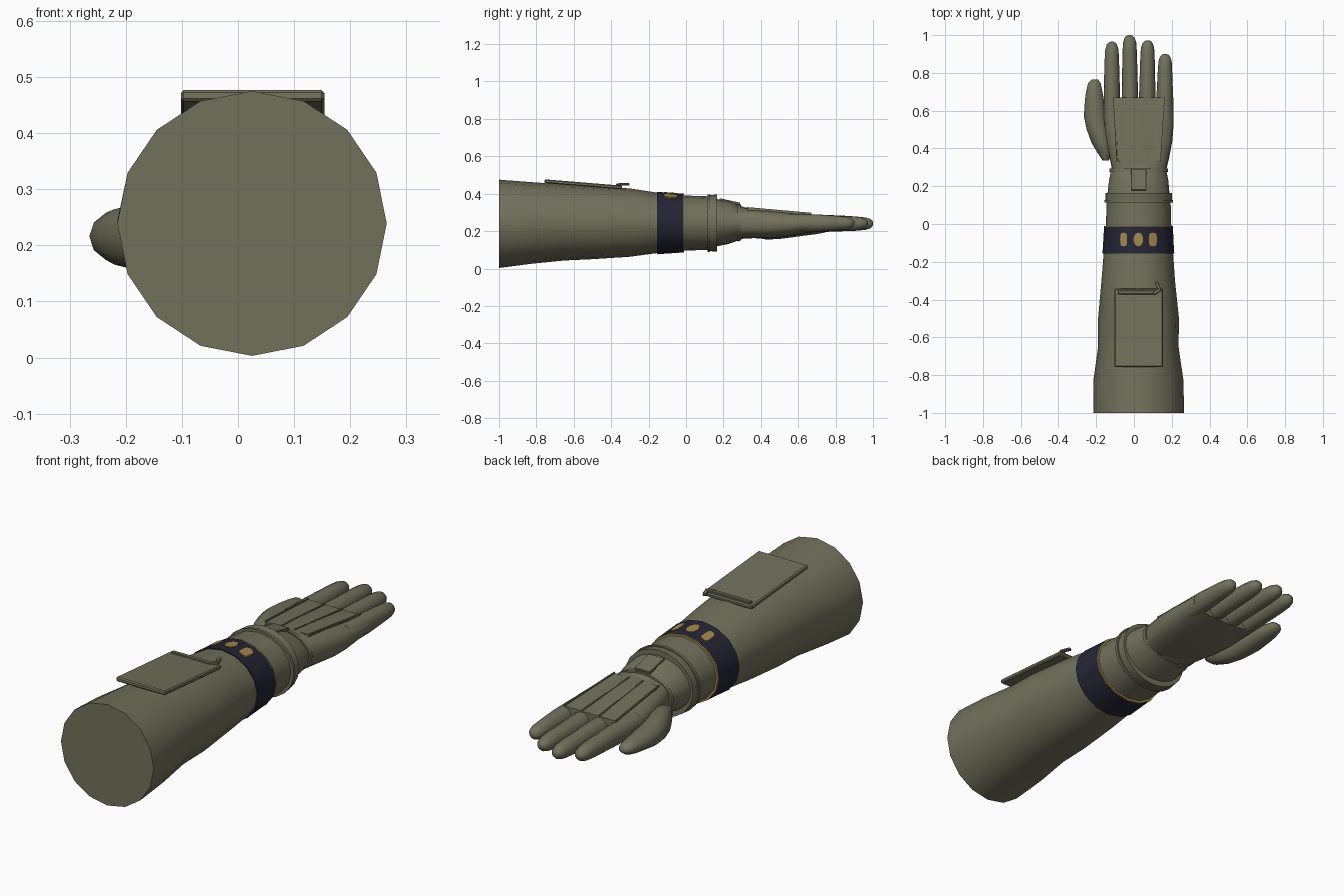
import bpy, bmesh, math
from mathutils import Vector

if "Cube" in bpy.data.objects:
    bpy.data.objects.remove(bpy.data.objects["Cube"])


def material(name, rgb):
    m = bpy.data.materials.new(name)
    m.use_nodes = True
    m.diffuse_color = (*rgb, 1)
    m.node_tree.nodes["Principled BSDF"].inputs["Base Color"].default_value = (*rgb, 1)
    return m


OLIVE = material("olive_cloth", (0.165, 0.165, 0.108))
NAVY = material("navy_band", (0.018, 0.018, 0.036))
GOLD = material("gold_trim", (0.36, 0.24, 0.07))


def finish(bm, name, mat, angle=40):
    bmesh.ops.recalc_face_normals(bm, faces=bm.faces)
    me = bpy.data.meshes.new(name)
    bm.to_mesh(me)
    bm.free()
    me.materials.append(mat)
    ob = bpy.data.objects.new(name, me)
    bpy.context.collection.objects.link(ob)
    bpy.ops.object.select_all(action="DESELECT")
    ob.select_set(True)
    bpy.context.view_layer.objects.active = ob
    bpy.ops.object.shade_smooth_by_angle(angle=math.radians(angle))
    return ob


def loft(name, mat, stations, sides=16, power=1.0, angle=40):
    """Skin rounded sections given as (y, left, right, bottom, top)."""
    bm = bmesh.new()
    rings = []
    for y, x0, x1, z0, z1 in stations:
        ring = []
        for i in range(sides):
            a = 2 * math.pi * i / sides
            c, s = math.cos(a), math.sin(a)
            c = math.copysign(abs(c) ** power, c)
            s = math.copysign(abs(s) ** power, s)
            ring.append(bm.verts.new(((x0 + x1) / 2 + c * (x1 - x0) / 2, y,
                                      (z0 + z1) / 2 + s * (z1 - z0) / 2)))
        rings.append(ring)
    for a, b in zip(rings, rings[1:]):
        for i in range(sides):
            j = (i + 1) % sides
            bm.faces.new((a[i], a[j], b[j], b[i]))
    bm.faces.new(rings[0])
    bm.faces.new(rings[-1])
    return finish(bm, name, mat, angle)


def bar(name, mat, start, end, width, height, bevel=0.0):
    """Box whose length runs from start to end."""
    start, end = Vector(start), Vector(end)
    bm = bmesh.new()
    bmesh.ops.create_cube(bm, size=1)
    bmesh.ops.scale(bm, vec=(width, (end - start).length, height), verts=bm.verts)
    if bevel:
        bmesh.ops.bevel(bm, geom=bm.edges[:], offset=bevel, segments=1, affect="EDGES")
    d = (end - start).normalized()
    side = d.cross(Vector((0, 0, 1))).normalized()
    up = side.cross(d)
    mid = (start + end) / 2
    for v in bm.verts:
        v.co = mid + side * v.co.x + d * v.co.y + up * v.co.z
    return finish(bm, name, mat, 30)


# Sleeve with a flat open end
loft("sleeve", OLIVE, [
    (-1.0, -0.215, 0.265, 0.003, 0.475), (-0.83, -0.215, 0.262, 0.025, 0.462),
    (-0.65, -0.19, 0.236, 0.043, 0.45), (-0.5, -0.19, 0.238, 0.05, 0.442),
    (-0.3, -0.172, 0.217, 0.063, 0.428), (-0.15, -0.16, 0.207, 0.083, 0.405),
    (0.0, -0.148, 0.197, 0.096, 0.39), (0.12, -0.145, 0.194, 0.1, 0.386)])

# Arm band with trim
loft("arm_band", NAVY, [
    (-0.155, -0.168, 0.214, 0.076, 0.41), (-0.145, -0.166, 0.212, 0.077, 0.409),
    (-0.012, -0.158, 0.206, 0.086, 0.4)])
loft("band_trim", GOLD, [
    (-0.016, -0.16, 0.207, 0.085, 0.401), (-0.011, -0.159, 0.207, 0.085, 0.401)])

# Gold badges wrapped over the band
for name, x, w, square in (("badge_right", -0.055, 0.018, 0.5),
                           ("badge_middle", 0.023, 0.026, 1.0),
                           ("badge_left", 0.1, 0.021, 0.5)):
    bm = bmesh.new()
    verts = []
    for i in range(16):
        a = 2 * math.pi * i / 16
        c, s = math.cos(a), math.sin(a)
        px = x + w * math.copysign(abs(c) ** square, c)
        py = -0.082 + 0.036 * math.copysign(abs(s) ** square, s)
        t = (py + 0.155) / 0.143
        r = (px - 0.0235) / (0.191 - 0.008 * t)
        pz = 0.243 + (0.167 - 0.01 * t) * math.sqrt(1 - r * r) + 0.002
        verts.append(bm.verts.new((px, py, pz)))
    top = bm.faces.new(verts)
    low = bmesh.ops.extrude_face_region(bm, geom=[top])["geom"]
    bmesh.ops.translate(bm, vec=(0, 0, -0.008),
                        verts=[g for g in low if isinstance(g, bmesh.types.BMVert)])
    finish(bm, name, GOLD)

# Wrist seal and glove cuff
loft("seal_ring", OLIVE, [
    (0.115, -0.157, 0.207, 0.088, 0.397), (0.128, -0.157, 0.207, 0.088, 0.397)], sides=24)
loft("wrist_ring", OLIVE, [
    (0.125, -0.151, 0.2, 0.093, 0.392), (0.165, -0.151, 0.2, 0.091, 0.396)], sides=24)
loft("glove_cuff", OLIVE, [
    (0.16, -0.14, 0.188, 0.118, 0.372), (0.23, -0.132, 0.182, 0.132, 0.362),
    (0.28, -0.122, 0.172, 0.15, 0.338), (0.32, -0.115, 0.17, 0.165, 0.325)], sides=24)
loft("glove_rim", OLIVE, [
    (0.275, -0.13, 0.18, 0.144, 0.345), (0.293, -0.13, 0.18, 0.15, 0.342)], sides=24)
bar("cuff_strap", OLIVE, (0.025, 0.178, 0.369), (0.025, 0.288, 0.345), 0.08, 0.014, 0.002)

# Hand
loft("palm", OLIVE, [
    (0.29, -0.117, 0.172, 0.16, 0.328), (0.36, -0.13, 0.188, 0.162, 0.323),
    (0.44, -0.148, 0.203, 0.161, 0.317), (0.52, -0.157, 0.209, 0.168, 0.309),
    (0.61, -0.16, 0.209, 0.182, 0.299), (0.67, -0.16, 0.208, 0.192, 0.292)],
    sides=24, power=0.72)
bm = bmesh.new()
quad = [(-0.105, 0.67, 0.293), (0.16, 0.67, 0.293), (0.135, 0.33, 0.323), (-0.085, 0.33, 0.323)]
plate = bm.faces.new([bm.verts.new(p) for p in quad])
base = bmesh.ops.extrude_face_region(bm, geom=[plate])["geom"]
bmesh.ops.translate(bm, vec=(0, 0, -0.03),
                    verts=[g for g in base if isinstance(g, bmesh.types.BMVert)])
finish(bm, "hand_back_panel", OLIVE)

# Seams on the back of the hand
for i, (knuckle, wrist) in enumerate(((-0.107, -0.09), (-0.02, -0.008),
                                      (0.07, 0.06), (0.16, 0.138))):
    bar(f"hand_seam_{i + 1}", OLIVE, (knuckle, 0.67, 0.294), (wrist, 0.33, 0.324), 0.006, 0.008)

# Fingers, each with a rounded tip
for name, root, tip_x, tip_y, z in (("index_finger", -0.117, -0.117, 0.965, 0.243),
                                    ("middle_finger", -0.021, -0.023, 1.0, 0.24),
                                    ("ring_finger", 0.07, 0.072, 0.972, 0.241),
                                    ("little_finger", 0.162, 0.165, 0.9, 0.243)):
    steps = []
    for y, r, h in ((0.55, 0.043, 0.05), (0.7, 0.043, 0.047), (tip_y - 0.09, 0.038, 0.039),
                    (tip_y - 0.04, 0.035, 0.034), (tip_y - 0.015, 0.027, 0.026),
                    (tip_y - 0.004, 0.017, 0.016), (tip_y, 0.007, 0.007)):
        t = (y - 0.55) / (tip_y - 0.55)
        x = root + (tip_x - root) * t
        steps.append((y, x - r, x + r, z - h, z + h))
    loft(name, OLIVE, steps, sides=14, angle=60)

# Thumb
loft("thumb", OLIVE, [
    (0.335, -0.165, -0.135, 0.2, 0.25), (0.38, -0.195, -0.11, 0.165, 0.27),
    (0.43, -0.225, -0.11, 0.155, 0.276), (0.5, -0.25, -0.13, 0.158, 0.272),
    (0.57, -0.265, -0.145, 0.167, 0.265), (0.65, -0.26, -0.158, 0.178, 0.258),
    (0.7, -0.254, -0.167, 0.184, 0.252), (0.745, -0.243, -0.176, 0.193, 0.245),
    (0.765, -0.225, -0.19, 0.208, 0.23)], sides=12, angle=60)

# Forearm plate with its latch
bar("forearm_plate", OLIVE, (0.026, -0.757, 0.467), (0.026, -0.342, 0.433), 0.256, 0.02, 0.005)
bar("latch_bar", OLIVE, (-0.085, -0.362, 0.446), (0.12, -0.362, 0.446), 0.02, 0.012, 0.003)
bar("latch_lever", OLIVE, (0.105, -0.368, 0.447), (0.138, -0.345, 0.451), 0.02, 0.012, 0.003)
bar("latch_tip", OLIVE, (0.138, -0.355, 0.45), (0.118, -0.305, 0.45), 0.018, 0.012, 0.003)
